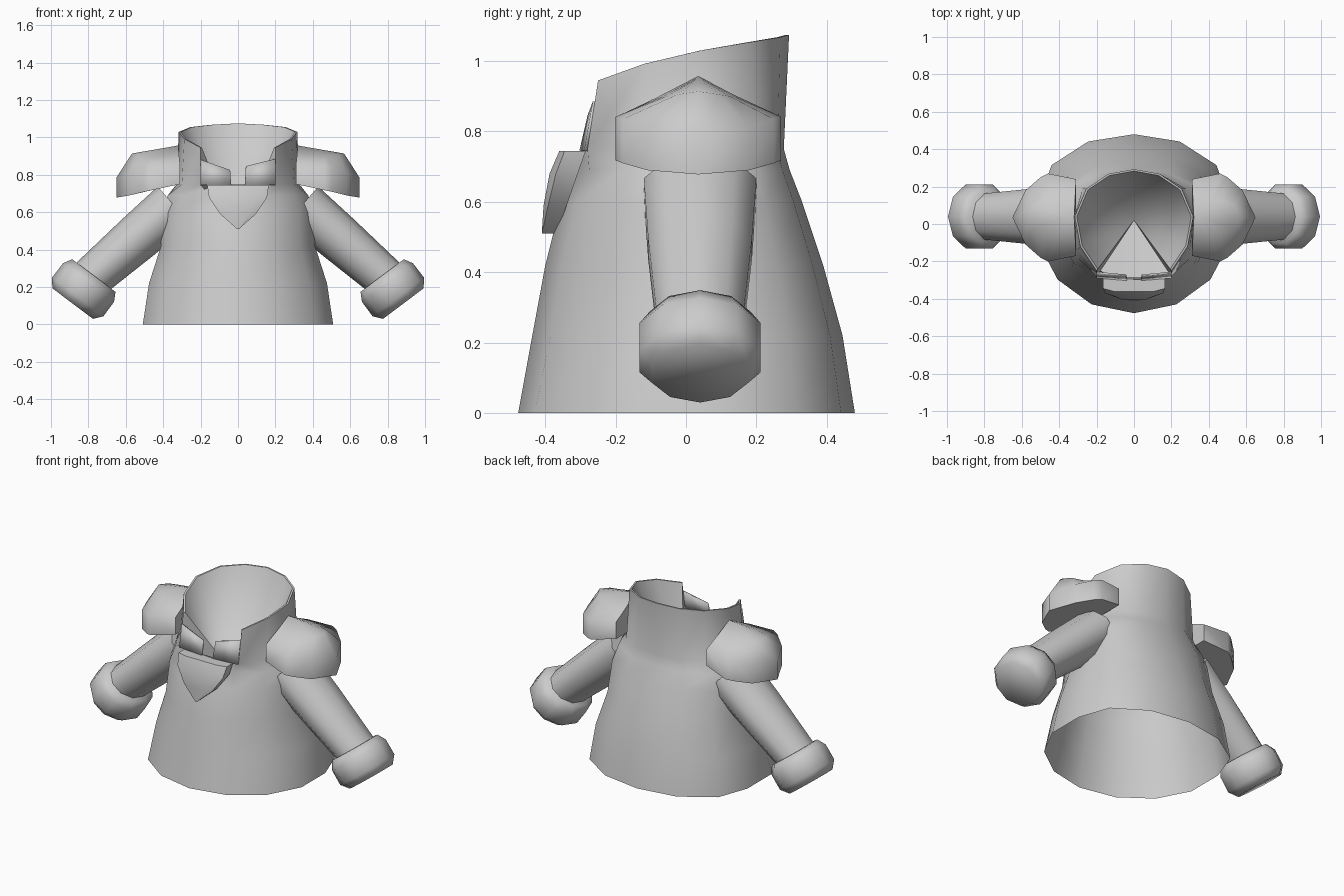
import bpy, bmesh, math
from mathutils import Vector

if "Cube" in bpy.data.objects:
    bpy.data.objects.remove(bpy.data.objects["Cube"])


def make(name, verts, faces, mirror=False, angle=40, thick=0):
    me = bpy.data.meshes.new(name)
    me.from_pydata([tuple(v) for v in verts], [], faces)
    bm = bmesh.new()
    bm.from_mesh(me)
    bmesh.ops.remove_doubles(bm, verts=bm.verts, dist=1e-5)
    bmesh.ops.recalc_face_normals(bm, faces=bm.faces)
    bm.to_mesh(me)
    bm.free()
    ob = bpy.data.objects.new(name, me)
    bpy.context.collection.objects.link(ob)
    if thick:
        m = ob.modifiers.new("thickness", 'SOLIDIFY')
        m.thickness = thick
        m.offset = 0
    if mirror:
        m = ob.modifiers.new("mirror", 'MIRROR')
        m.use_mirror_merge = False
    bpy.ops.object.select_all(action='DESELECT')
    ob.select_set(True)
    bpy.context.view_layer.objects.active = ob
    bpy.ops.object.shade_smooth_by_angle(angle=math.radians(angle))
    return ob


def loft(name, rings, cap_start=True, cap_end=True, **kw):
    n = len(rings[0])
    verts = [v for r in rings for v in r]
    faces = [(i*n+j, i*n+(j+1) % n, (i+1)*n+(j+1) % n, (i+1)*n+j)
             for i in range(len(rings)-1) for j in range(n)]
    if cap_start:
        faces.append(tuple(range(n)))
    if cap_end:
        faces.append(tuple(range((len(rings)-1)*n, len(rings)*n)))
    return make(name, verts, faces, **kw)


# Coat: 14-sided flared shell with a high collar, open at the front
def full(half):
    return half + [(-x, y, z) for x, y, z in half[-2:0:-1]]


rings = []
for z, a, f, b in [(0, .522, .477, .48), (.22, .488, .437, .445), (.42, .422, .40, .39),
                   (.6, .415, .355, .33), (.69, .385, .315, .295)]:
    half = []
    for k in range(8):
        t = math.pi*k/7
        c = math.cos(t)
        half.append((a*math.sin(t)*(1.08 if k in (5, 6) else 1),
                     -(f if c > 0 else b)*c + .02*(z > 0 or c < 0)*math.sin(t), z))
    rings.append(full(half))
neck = [(0, -.295), (.1, -.295), (.2, -.28), (.30, -.14), (.328, .03), (.275, .19), (.15, .26), (0, .278)]
rim = [(0, -.265, .945), (.1, -.26, .945), (.2, -.25, .945), (.287, -.12, .992), (.317, .04, 1.03),
       (.255, .188, 1.055), (.137, .268, 1.068), (0, .293, 1.075)]
rings.append(full([(x, y, .75) for x, y in neck]))
rings.append(full(rim))
rings.append(full([(x*.965, .02+(y-.02)*.965, z) for x, y, z in rim]))
verts = [v for r in rings for v in r]
apex = len(verts)
verts.append((0, .02, .47))
opening = {0, 1, 12, 13}
faces = []
low0, top0, in0 = 70, 84, 98
for i in range(7):
    for j in range(14):
        if i < 5 or j not in opening:
            faces.append((i*14+j, i*14+(j+1) % 14, (i+1)*14+(j+1) % 14, (i+1)*14+j))
# Lining: funnel from the collar rim down to a point inside
for j in range(14):
    base = low0 if j in opening else in0
    faces.append((base+j, base+(j+1) % 14, apex))
for j in (2, 12):
    faces += [(low0+j, in0+j, apex), (low0+j, top0+j, in0+j)]
make("coat", verts, faces, angle=50)

# Shirt collar flaps in the opening
for name, s, zo, zi in [("collar_flap_right", 1, .885, .845), ("collar_flap_left", -1, .88, .825)]:
    make(name, [(s*.2, -.26, zo), (s*.042, -.275, zi), (s*.037, -.298, .745), (s*.2, -.285, .745)],
         [(0, 1, 2, 3)], thick=.01)

# Pointed bib below the opening
rows = [(.165, .745, -.345, -.36), (.155, .68, -.37, -.388), (.095, .59, -.392, -.405), (.005, .51, -.41, -.41)]
bib = []
for x, z, ys, yc in rows:
    back = -.285 - (.745-z)*.35
    bib.append([(-x, back, z), (-x, ys, z), (-x*.65, yc, z), (x*.65, yc, z), (x, ys, z), (x, back, z)])
loft("bib", bib, angle=35)


# Sleeves and cuffs: 10-sided tubes along a slanted axis in the xz plane
def tube(name, deg, off, sections, **kw):
    a = math.radians(deg)
    d = Vector((math.cos(a), 0, -math.sin(a)))
    n = Vector((math.sin(a), 0, math.cos(a)))
    out = []
    for t, ry, rn in sections:
        c = d*t + n*off + Vector((0, .04, 0))
        out.append([c + n*rn*math.cos(k*math.pi/5) + Vector((0, ry*math.sin(k*math.pi/5), 0))
                    for k in range(10)])
    return loft(name, out, mirror=True, **kw)


tube("sleeve", 41, .703, [(-.16, .168, .135), (.1, .155, .128), (.45, .127, .112)], angle=60)
tube("cuff", 53, .773, [(.255, .15, .145), (.302, .181, .171), (.398, .181, .172), (.443, .145, .136)], angle=65)

# Shoulder pads: faceted half domes with a ridge
side = [(.31, .205), (.46, .235), (.50, .215), (.58, .145)]
outline = [(x, .035-w) for x, w in side] + [(.65, .035)] + [(x, .035+w) for x, w in side[::-1]]
low = [.75, .718, .71, .69, .678, .69, .71, .718, .75]
mid = [.855, .842, .835, .81, .785, .81, .835, .842, .855]
crown = [(.315, .10, .905), (.41, .10, .90), (.47, .09, .90), (.54, .06, .905)]
upper = [(x, .035-w, z) for x, w, z in crown] + [(.567, .035, .914)] + \
        [(x, .035+w, z) for x, w, z in crown[::-1]]
pad = [[(x, y, z) for (x, y), z in zip(outline, low)],
       [(x, y, z) for (x, y), z in zip(outline, mid)],
       upper,
       [(.32+.06*(4-abs(k-4))/4, .035, .957-.011*(4-abs(k-4))/4) for k in range(9)]]
loft("shoulder_pad", pad, cap_end=False, mirror=True, angle=70)
